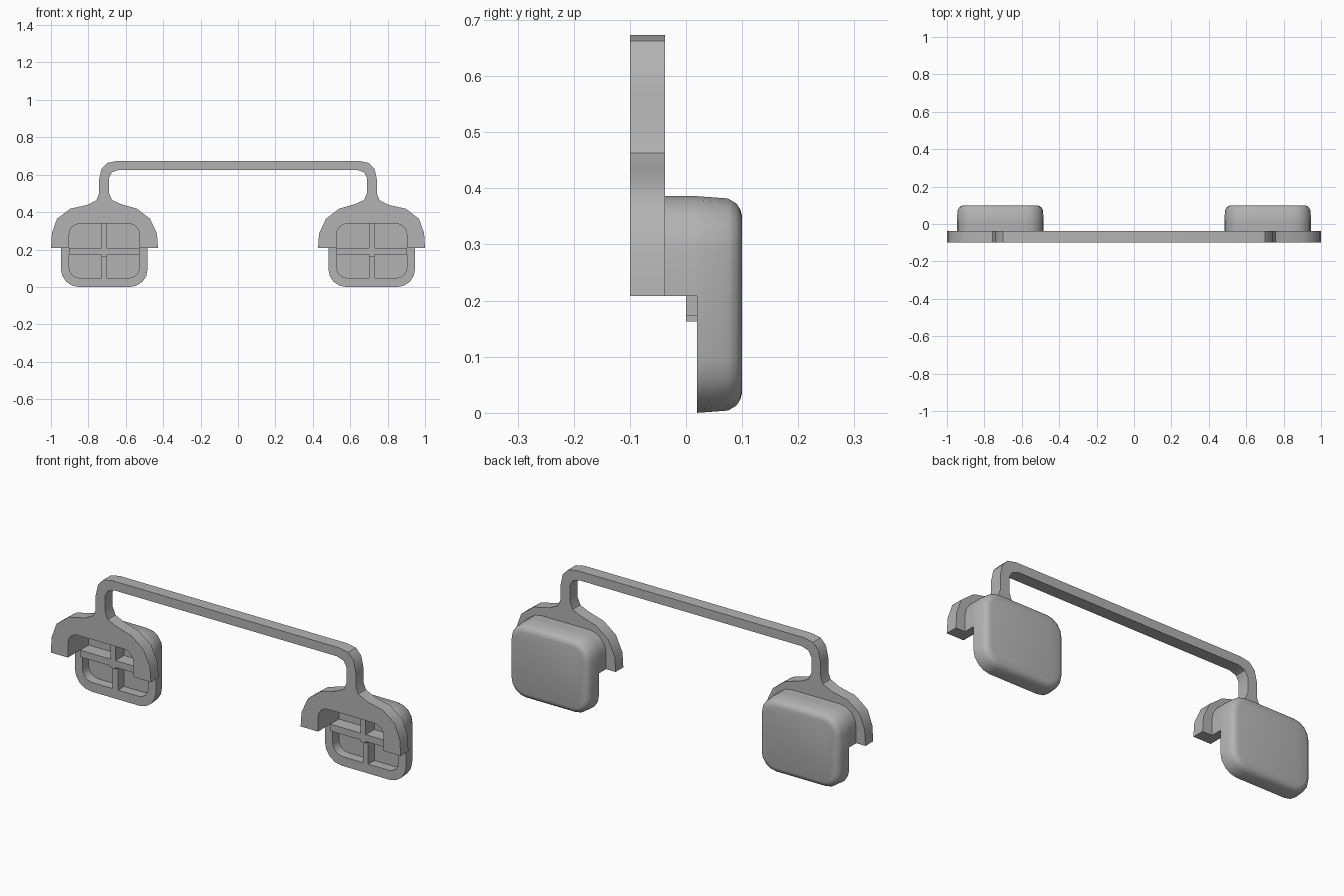
import bpy, bmesh
from math import sin, cos, pi, radians

cube = bpy.data.objects.get("Cube")
if cube:
    bpy.data.objects.remove(cube, do_unlink=True)

grey = bpy.data.materials.new("plain grey")
grey.use_nodes = True
colour = (0.45, 0.45, 0.45, 1)
grey.diffuse_color = colour
grey.node_tree.nodes["Principled BSDF"].inputs["Base Color"].default_value = colour

PAD_X, MID_Z = 0.715, 0.195       # pad centre
PAD = (0.232, 0.193, 0.095)       # half width, half height, corner radius
RECESS = (0.1875, 0.145, 0.055)
LEDGE = 0.21                      # height where the upper hood stops
RIM, FLOOR = 0.02, 0.07           # depth of the pad rim and recess floor


def finish(name, bm):
    bmesh.ops.recalc_face_normals(bm, faces=bm.faces)
    mesh = bpy.data.meshes.new(name)
    bm.to_mesh(mesh)
    bm.free()
    mesh.materials.append(grey)
    obj = bpy.data.objects.new(name, mesh)
    bpy.context.collection.objects.link(obj)
    bpy.ops.object.select_all(action="DESELECT")
    obj.select_set(True)
    bpy.context.view_layer.objects.active = obj
    bpy.ops.object.shade_smooth_by_angle(angle=radians(35))
    return obj


def loft(name, rings):
    """Join matching outlines, each given as (depth, points), and cap both ends."""
    bm = bmesh.new()
    loops = [[bm.verts.new((x, y, z)) for x, z in pts] for y, pts in rings]
    n = len(loops[0])
    for a, b in zip(loops, loops[1:]):
        for i in range(n):
            j = (i + 1) % n
            bm.faces.new((a[i], a[j], b[j], b[i]))
    bm.faces.new(loops[0])
    bm.faces.new(loops[-1])
    return finish(name, bm)


def extrude(name, pts, y0, y1):
    return loft(name, [(y0, pts), (y1, pts)])


def rounded(cx, size, inset=0, steps=4):
    """Rounded rectangle, starting at the right side and running over the top."""
    w, h, r = size
    pts = []
    for quarter, (sx, sz) in enumerate(((1, 1), (-1, 1), (-1, -1), (1, -1))):
        for k in range(steps + 1):
            a = (quarter + k / steps) * pi / 2
            pts.append((cx + sx * (w - r) + (r - inset) * cos(a),
                        MID_Z + sz * (h - r) + (r - inset) * sin(a)))
    return pts


def over_top(cx, size):
    """Upper part of a rounded rectangle, ending on the ledge."""
    arc = [p for p in rounded(cx, size) if p[1] > LEDGE]
    return [(cx + size[0], LEDGE)] + arc + [(cx - size[0], LEDGE)]


def box(name, x0, x1, y0, y1, z0, z1):
    return extrude(name, [(x0, z0), (x1, z0), (x1, z1), (x0, z1)], y0, y1)


# One-piece bracket: bar, stems and arched hoods
outer = [(0.65, 0.675), (0.70, 0.665), (0.73, 0.633), (0.743, 0.575),
         (0.743, 0.50), (0.757, 0.465), (0.807, 0.44), (0.898, 0.42),
         (0.968, 0.366), (0.995, 0.29), (1.0, LEDGE)]
inner = [(0.428, LEDGE), (0.433, 0.286), (0.47, 0.366), (0.54, 0.42),
         (0.626, 0.445), (0.674, 0.467), (0.69, 0.505), (0.69, 0.585),
         (0.674, 0.615), (0.636, 0.628)]
half = outer + over_top(PAD_X, RECESS) + inner
bracket = half + [(-x, z) for x, z in reversed(half)]
extrude("bracket", bracket, -0.1, -0.037)

for side, cx in (("left", PAD_X), ("right", -PAD_X)):
    # Cushion-shaped pad with a recessed front
    steps = ((RIM, 0), (0.075, 0.004), (0.09, 0.013), (0.097, 0.024), (0.1, 0.036))
    recess = rounded(cx, RECESS)
    loft(side + "_pad", [(FLOOR, recess), (RIM, recess)]
         + [(y, rounded(cx, PAD, inset)) for y, inset in steps])

    # Arched wall joining the pad to the bracket
    wall = over_top(cx, PAD) + over_top(cx, RECESS)[::-1]
    extrude(side + "_arched_wall", wall, -0.037, RIM)

    # Cross ribs inside the recess
    w, h, _ = RECESS
    box(side + "_cross_rib", cx - w, cx + w, 0, FLOOR, 0.175, LEDGE)
    box(side + "_upper_rib", cx - 0.015, cx + 0.015, 0, FLOOR, 0.165, MID_Z + h)
    box(side + "_lower_rib", cx - 0.015, cx + 0.015, RIM, FLOOR, MID_Z - h, 0.165)

# Rest the pads on the ground
for obj in bpy.context.scene.objects:
    if obj.type == "MESH" and grey.name in obj.data.materials:
        obj.location.z -= MID_Z - PAD[1]
